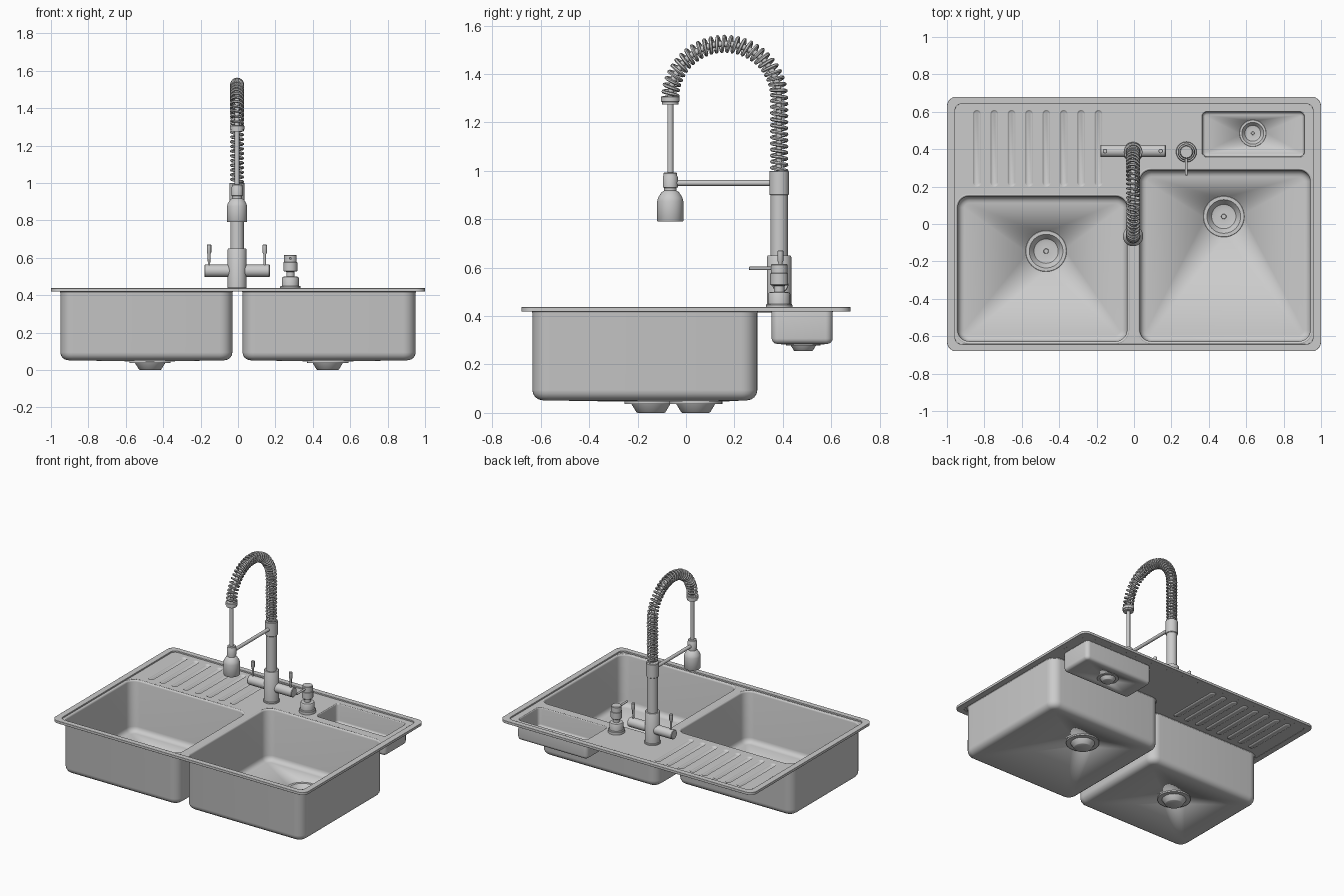
import bpy, bmesh
from math import sin, cos, pi, radians
from mathutils import Vector

if "Cube" in bpy.data.objects:
    bpy.data.objects.remove(bpy.data.objects["Cube"])

FX, FY = -0.005, 0.385      # faucet axis
TOP = 0.427                 # deck surface height


def finish(name, bm, angle=35, recalc=True):
    bmesh.ops.remove_doubles(bm, verts=bm.verts, dist=1e-5)
    if recalc:
        bmesh.ops.recalc_face_normals(bm, faces=bm.faces)
    me = bpy.data.meshes.new(name)
    bm.to_mesh(me)
    bm.free()
    me.shade_smooth()
    me.set_sharp_from_angle(angle=radians(angle))
    ob = bpy.data.objects.new(name, me)
    bpy.context.collection.objects.link(ob)
    return ob


def rrect(x0, y0, x1, y1, r, n=8):
    pts = []
    for k, (cx, cy) in enumerate([(x1-r, y1-r), (x0+r, y1-r), (x0+r, y0+r), (x1-r, y0+r)]):
        for i in range(n):
            a = (k + i/(n-1)) * pi/2
            pts.append((cx + r*cos(a), cy + r*sin(a)))
    return pts


def grow(rect, d):
    x0, y0, x1, y1, r = rect
    return rrect(x0-d, y0-d, x1+d, y1+d, max(r+d, 0.004))


def loft(name, rings, thickness, cap=False):
    """Skin from a list of (outline, z), thickened outwards."""
    bm = bmesh.new()
    loops = [[bm.verts.new((x, y, z)) for x, y in o] for o, z in rings]
    n = len(loops[0])
    for a, b in zip(loops, loops[1:]):
        for i in range(n):
            j = (i+1) % n
            bm.faces.new((a[i], a[j], b[j], b[i]))
    if cap:
        bm.faces.new(loops[-1])
    ob = finish(name, bm, recalc=False)
    m = ob.modifiers.new("thickness", 'SOLIDIFY')
    m.thickness, m.offset = thickness, -1
    return ob


def from_curve(name, cu, angle=35):
    tmp = bpy.data.objects.new("tmp", cu)
    bpy.context.collection.objects.link(tmp)
    bpy.context.view_layer.update()
    me = bpy.data.meshes.new_from_object(tmp.evaluated_get(bpy.context.evaluated_depsgraph_get()))
    bm = bmesh.new()
    bm.from_mesh(me)
    bpy.data.objects.remove(tmp)
    bpy.data.meshes.remove(me)
    return finish(name, bm, angle)


def plate(name, outlines, z0, z1):
    """Flat sheet: first outline is the edge, the others are holes."""
    cu = bpy.data.curves.new(name, 'CURVE')
    cu.dimensions, cu.fill_mode, cu.extrude = '2D', 'BOTH', (z1-z0)/2
    for o in outlines:
        s = cu.splines.new('POLY')
        s.points.add(len(o)-1)
        for p, (x, y) in zip(s.points, o):
            p.co = (x, y, 0, 1)
        s.use_cyclic_u = True
    ob = from_curve(name, cu)
    ob.location.z = (z0+z1)/2
    return ob


def tube(name, pts, r, res=2):
    cu = bpy.data.curves.new(name, 'CURVE')
    cu.dimensions, cu.bevel_depth, cu.bevel_resolution, cu.use_fill_caps = '3D', r, res, True
    s = cu.splines.new('POLY')
    s.points.add(len(pts)-1)
    for p, c in zip(s.points, pts):
        p.co = (*c, 1)
    return from_curve(name, cu, 50)


def lathe(name, profile, loc, axis=(0, 0, 1), seg=40):
    """Revolve (radius, height) points about an axis through loc."""
    q = Vector(axis).to_track_quat('Z', 'Y')
    bm = bmesh.new()
    rings = [[bm.verts.new(q @ Vector((r*cos(2*pi*i/seg), r*sin(2*pi*i/seg), h)))
              for i in range(seg)] for r, h in profile]
    for a, b in zip(rings, rings[1:]):
        for i in range(seg):
            j = (i+1) % seg
            bm.faces.new((a[i], a[j], b[j], b[i]))
    ob = finish(name, bm)
    ob.location = loc
    return ob


def rod(name, r, length, loc, axis=(0, 0, 1), c=0.003):
    return lathe(name, [(0, 0), (r-c, 0), (r, c), (r, length-c), (r-c, length), (0, length)], loc, axis)


# Bowls: inner rectangle, floor height, drain centre, drain scale, bottom fillet, lip
bowls = {
    "left_bowl": ((-0.942, -0.627, -0.038, 0.147, 0.06), 0.06, (-0.47, -0.145), 1.0, 0.035, 0.013),
    "right_bowl": ((0.032, -0.627, 0.942, 0.287, 0.06), 0.06, (0.48, 0.04), 1.0, 0.035, 0.013),
    "small_bowl": ((0.367, 0.362, 0.908, 0.598, 0.022), 0.293, (0.635, 0.485), 0.65, 0.015, 0.007),
}
drain_profile = [(0, .032), (.012, .032), (.014, .02), (.05, .018), (.065, .022), (.085, .05), (.09, .056),
                 (.108, .056), (.11, .054), (.11, .036), (.08, .036), (.06, .003), (.055, 0), (0, 0)]
holes = []
for name, (rect, floor, (dx, dy), s, f, lip) in bowls.items():
    holes.append(grow(rect, lip))
    rings = []
    for t in (0, 30, 60, 90):
        a = radians(t)
        rings.append((grow(rect, lip*(1-sin(a))), TOP - lip*(1-cos(a))))
    for t in (0, 22.5, 45, 67.5, 90):
        a = radians(t)
        rings.append((grow(rect, -f*(1-cos(a))), floor + f*(1-sin(a))))
    n = len(rings[0][0])
    rings.append(([(dx + 0.1*s*cos(2*pi*(k+.5)/n), dy + 0.1*s*sin(2*pi*(k+.5)/n)) for k in range(n)],
                  floor - 0.006*s))
    loft(name, rings, 0.008)
    lathe(name.replace("bowl", "drain"), [(r*s, z*s) for r, z in drain_profile],
          (dx, dy, floor - 0.06 if s == 1 else floor - 0.038))

# Draining grooves
for i in range(8):
    x = -0.84 + i*0.65/7
    rect = (x-0.022, 0.2, x+0.022, 0.61, 0.0215)
    holes.append(grow(rect, 0))
    loft(f"drain_groove_{i+1}", [(grow(rect, 0), TOP), (grow(rect, -0.004), TOP-0.007),
                                 (grow(rect, -0.01), TOP-0.01)], 0.003, cap=True)

# Deck sheet and raised outer rim
plate("deck", [rrect(-0.968, -0.655, 0.968, 0.655, 0.04)] + holes, 0.421, TOP)
rim = plate("rim", [rrect(-1, -0.68, 1, 0.68, 0.05), rrect(-0.957, -0.642, 0.957, 0.642, 0.035)], 0.419, 0.437)
bv = rim.modifiers.new("bevel", 'BEVEL')
bv.width, bv.segments, bv.limit_method, bv.angle_limit = 0.004, 2, 'ANGLE', radians(50)

# Faucet column
lathe("faucet_column", [(0, .424), (.053, .424), (.053, .436), (.05, .44), (.05, .645), (.047, .65), (.036, .65),
                        (.036, .9), (.038, .9), (.041, .903), (.041, .997), (.038, 1.0), (0, 1.0)], (FX, FY, 0))

# Cross handle bar with a lever at each end
rod("handle_bar", 0.033, 0.35, (FX-0.175, FY+0.005, 0.53), (1, 0, 0))
for side, x in (("left", -0.155), ("right", 0.143)):
    lathe(side + "_lever", [(0, .555), (.006, .555), (.008, .62), (.012, .628), (.012, .668), (.01, .67), (0, .67)],
          (x, FY+0.005, 0), seg=20)

# Spring hose: straight rise, half circle, then hose down to the spray head
R, RISE, Z0 = 0.225, 0.3, 1.0
LENGTH = RISE + pi*R


def path(s):
    if s < RISE:
        return Vector((FX, FY, Z0+s)), Vector((0, 1, 0))
    a = (s-RISE)/R
    nrm = Vector((0, cos(a), sin(a)))
    return Vector((FX, FY-R, Z0+RISE)) + nrm*R, nrm


TURNS, STEP = 40, 16
coil = []
for i in range(TURNS*STEP + 1):
    p, nrm = path(LENGTH*i/(TURNS*STEP))
    a = 2*pi*i/STEP
    coil.append(p + 0.031*(nrm*cos(a) + Vector((1, 0, 0))*sin(a)))
tube("spring", coil, 0.0072, 1)
HY = FY - 2*R
tube("hose", [path(LENGTH*i/48)[0] for i in range(49)] + [Vector((FX, HY, 0.97))], 0.013, 3)
lathe("spring_collar", [(0, 0), (.034, 0), (.034, .01), (.039, .012), (.039, .03), (.036, .033), (0, .033)],
      (FX, HY, 1.275))

# Spray head and its support arm
lathe("spray_head", [(0, .79), (.045, .79), (.045, .796), (.052, .79), (.054, .793), (.054, .875), (.05, .89),
                     (.036, .912), (.026, .918), (.026, .93), (.031, .932), (.031, .975), (.028, .98),
                     (.028, .99), (.024, .993), (0, .993)], (FX, HY, 0))
rod("support_arm", 0.012, 0.43, (FX, HY+0.01, 0.95), (0, 1, 0))

# Soap dispenser
lathe("soap_dispenser", [(0, .424), (.055, .424), (.055, .445), (.052, .449), (.046, .45), (.046, .49), (.042, .498),
                         (.022, .5), (.022, .525), (.034, .527), (.037, .53), (.037, .575), (.034, .577),
                         (.034, .612), (.031, .616), (0, .616)], (0.28, FY, 0))
rod("soap_spout", 0.007, 0.125, (0.28, 0.26, 0.597), (0, 1, 0), 0.002)
